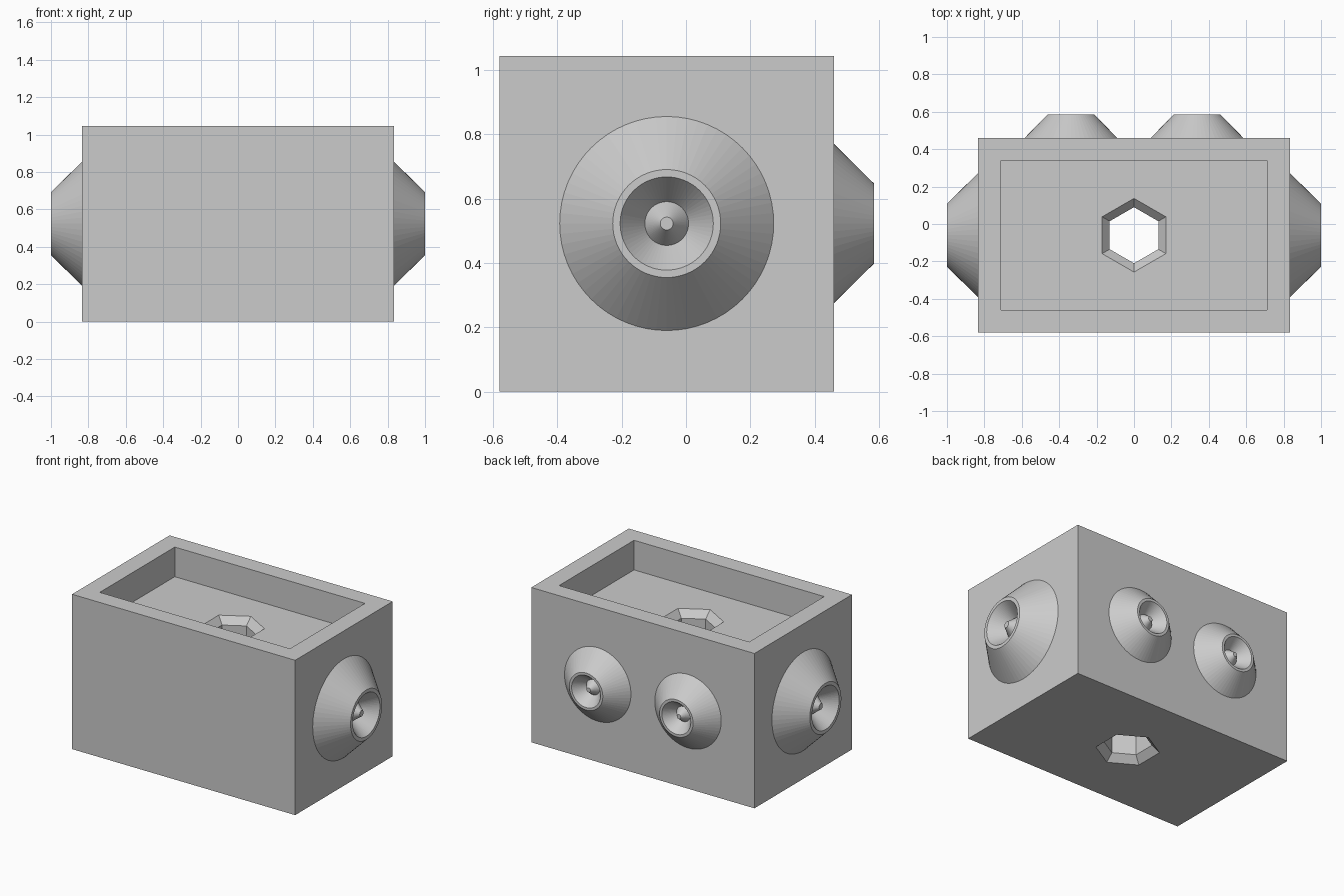
import bpy, bmesh, math
from mathutils import Matrix, Vector

cube = bpy.data.objects.get("Cube")
if cube:
    bpy.data.objects.remove(cube, do_unlink=True)

grey = bpy.data.materials.new("plain_grey")
grey.use_nodes = True
GREY = (0.6, 0.6, 0.6, 1)
grey.diffuse_color = GREY
grey.node_tree.nodes["Principled BSDF"].inputs["Base Color"].default_value = GREY

Y_MID, Z_MID = -0.06, 0.523       # centre of the block
HALF_X, HALF_Y, HEIGHT = 0.833, 0.52, 1.045
FLOOR = 0.845                     # floor of the top recess


def finish(name, bm):
    bmesh.ops.recalc_face_normals(bm, faces=bm.faces)
    mesh = bpy.data.meshes.new(name)
    bm.to_mesh(mesh)
    bm.free()
    mesh.materials.append(grey)
    obj = bpy.data.objects.new(name, mesh)
    bpy.context.collection.objects.link(obj)
    return obj


def box(name, half_x, half_y, z0, z1):
    bm = bmesh.new()
    size = Matrix.Diagonal((2 * half_x, 2 * half_y, z1 - z0, 1))
    place = Matrix.Translation((0, Y_MID, (z0 + z1) / 2))
    bmesh.ops.create_cube(bm, size=1, matrix=place @ size)
    return finish(name, bm)


def lathe(name, profile, sides, location, axis=(0, 0, 1), scale=1):
    """Turn (radius, height) points around an axis and cap both ends."""
    bm = bmesh.new()
    rings = []
    for r, h in profile:
        angles = [math.pi / 2 + math.tau * i / sides for i in range(sides)]
        rings.append([bm.verts.new((r * math.cos(a), r * math.sin(a), h)) for a in angles])
    for low, high in zip(rings, rings[1:]):
        for i in range(sides):
            j = (i + 1) % sides
            bm.faces.new((low[i], low[j], high[j], high[i]))
    bm.faces.new(rings[0])
    bm.faces.new(rings[-1])
    turn = Vector(axis).to_track_quat('Z', 'Y').to_matrix().to_4x4()
    bm.transform(Matrix.Translation(location) @ turn @ Matrix.Scale(scale, 4))
    return finish(name, bm)


def cut(target, cutter):
    mod = target.modifiers.new("cut", 'BOOLEAN')
    mod.operation = 'DIFFERENCE'
    mod.solver = 'EXACT'
    mod.object = cutter
    cutter.hide_render = True
    bpy.context.view_layer.objects.active = target
    bpy.ops.object.modifier_apply(modifier=mod.name)
    bpy.data.objects.remove(cutter, do_unlink=True)


# Block with a rectangular recess and a hexagonal hole flared at both ends
body = box("body", HALF_X, HALF_Y, 0, HEIGHT)
cut(body, box("recess_cutter", 0.71, 0.4, FLOOR, HEIGHT + 0.1))
flare = 0.047
hole = [(0.197 + flare, -flare), (0.15, flare),
        (0.15, FLOOR - flare), (0.197 + flare, FLOOR + flare)]
cut(body, lathe("hole_cutter", hole, 6, (0, Y_MID, 0)))

# Conical nozzle: outer cone, flat rim, sunken bowl and central pin
nozzle = [(0.333, -0.02), (0.333, 0), (0.168, 0.167), (0.145, 0.167),
          (0.068, 0.067), (0.02, 0.132)]
for side, x in (("left", 1), ("right", -1)):
    lathe(side + "_nozzle", nozzle, 64, (x * HALF_X, Y_MID, Z_MID), (x, 0, 0))
    lathe("back_" + side + "_nozzle", nozzle, 64,
          (x * 0.337, Y_MID + HALF_Y, Z_MID), (0, 1, 0), 0.745)
